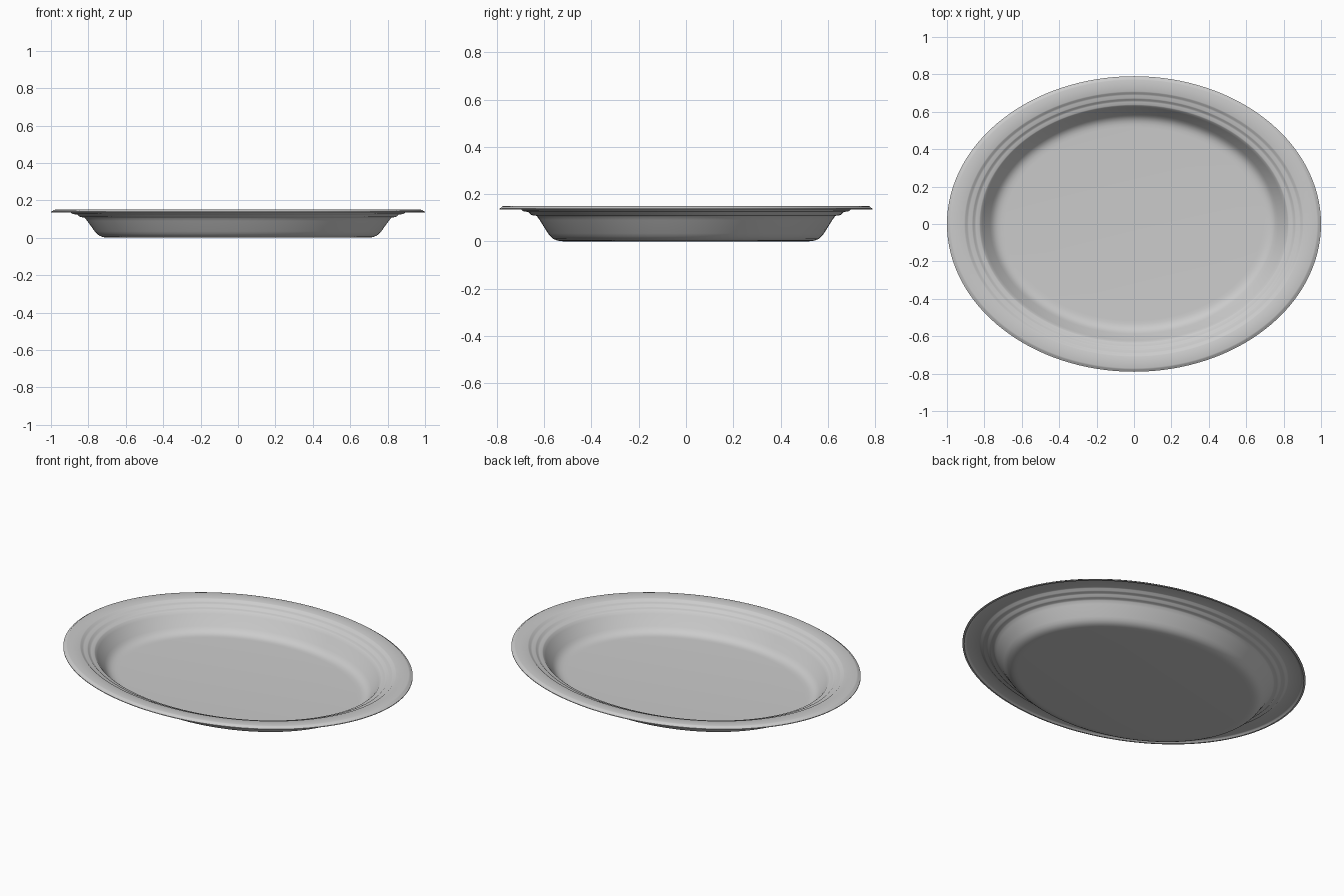
import bpy, bmesh, math

if "Cube" in bpy.data.objects:
    bpy.data.objects.remove(bpy.data.objects["Cube"])

RX, RY, N = 1.0, 0.79, 128
# Upper surface profile: (inset from outer edge, height)
top = [(0.0, 0.139), (0.006, 0.141), (0.014, 0.148), (0.022, 0.150), (0.092, 0.147),
       (0.098, 0.145), (0.108, 0.136), (0.116, 0.133), (0.133, 0.132), (0.139, 0.129),
       (0.148, 0.120), (0.156, 0.117), (0.172, 0.116), (0.178, 0.112), (0.190, 0.097),
       (0.230, 0.041), (0.242, 0.028), (0.255, 0.018), (0.272, 0.011), (0.29, 0.008), (0.31, 0.007)]
T = 0.007
# Underside follows the upper surface
under = [(d + 0.004, z - T) for d, z in top]
under[0] = (0.0, 0.135)

def build_ring(bm, d, z):
    rx, ry = RX - d, RY - 0.88 * d
    return [bm.verts.new((rx * math.cos(2 * math.pi * i / N),
                          ry * math.sin(2 * math.pi * i / N), z)) for i in range(N)]

bm = bmesh.new()
rings = [build_ring(bm, d, z) for d, z in top[::-1] + under]
for a, b in zip(rings, rings[1:]):
    for i in range(N):
        j = (i + 1) % N
        bm.faces.new((a[i], b[i], b[j], a[j]))
# Floor, inside and underneath
bm.faces.new(rings[0])
bm.faces.new(rings[-1][::-1])
bmesh.ops.recalc_face_normals(bm, faces=bm.faces)

me = bpy.data.meshes.new("oval_plate")
bm.to_mesh(me)
bm.free()
plate = bpy.data.objects.new("oval_plate", me)
bpy.context.collection.objects.link(plate)

mat = bpy.data.materials.new("light grey")
mat.diffuse_color = (0.6, 0.6, 0.6, 1)
mat.use_nodes = True
mat.node_tree.nodes["Principled BSDF"].inputs["Base Color"].default_value = mat.diffuse_color
me.materials.append(mat)

bpy.context.view_layer.objects.active = plate
plate.select_set(True)
bpy.ops.object.shade_smooth_by_angle(angle=math.radians(40))
